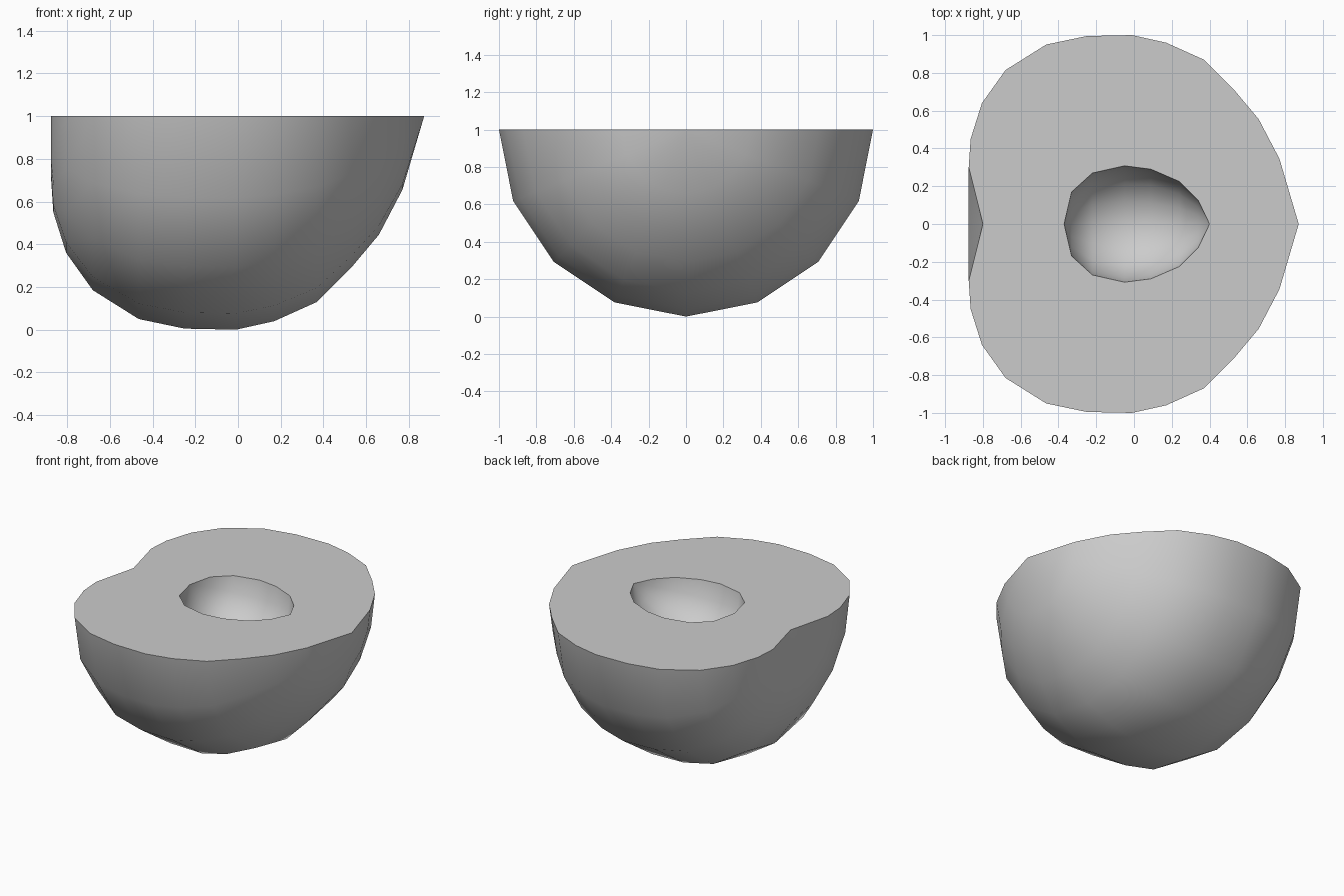
import bpy
import bmesh
from math import sin, cos, pi, radians

cube = bpy.data.objects.get("Cube")
if cube:
    bpy.data.objects.remove(cube, do_unlink=True)

TOP = 1.0

# One neutral material for the whole fruit half
mat = bpy.data.materials.new("plain grey")
mat.use_nodes = True
grey = (0.6, 0.6, 0.6, 1)
mat.diffuse_color = grey
mat.node_tree.nodes["Principled BSDF"].inputs["Base Color"].default_value = grey

# Profiles along x as (x, radius), from stalk end to tip
skin = [(-0.80, 0), (-0.875, 0.30), (-0.865, 0.45), (-0.805, 0.64), (-0.68, 0.815),
        (-0.465, 0.95), (-0.25, 0.995), (-0.01, 1.0), (0.17, 0.96), (0.37, 0.87),
        (0.53, 0.71), (0.66, 0.555), (0.77, 0.345), (0.872, 0)]
pit = [(-0.37, 0), (-0.33, 0.17), (-0.22, 0.27), (-0.05, 0.308), (0.09, 0.29),
       (0.24, 0.225), (0.34, 0.125), (0.40, 0)]


def half_revolve(bm, profile, steps, inward):
    """Sweep a profile half a turn below the cut; return its rim edges."""
    rings = []
    for x, r in profile:
        count = steps + 1 if r else 1
        rings.append([bm.verts.new((x, r * cos(pi * i / steps), TOP - r * sin(pi * i / steps)))
                      for i in range(count)])
    for a, b in zip(rings, rings[1:]):
        for i in range(steps):
            quad = [a[i % len(a)] if len(a) > 1 else a[0],
                    b[i] if len(b) > 1 else b[0],
                    b[i + 1] if len(b) > 1 else b[0],
                    a[i + 1] if len(a) > 1 else a[0]]
            quad = list(dict.fromkeys(quad))
            bm.faces.new(quad[::-1] if inward else quad)
    loop = [ring[0] for ring in rings] + [ring[-1] for ring in rings[-2:0:-1]]
    return [bm.edges.get((v, loop[(i + 1) % len(loop)])) for i, v in enumerate(loop)]


# Skin, pit hollow and the flat cut face between their rims
bm = bmesh.new()
rims = half_revolve(bm, skin, 8, False) + half_revolve(bm, pit, 8, True)
bmesh.ops.triangle_fill(bm, edges=rims, use_beauty=True, normal=(0, 0, 1))
bmesh.ops.recalc_face_normals(bm, faces=bm.faces[:])
mesh = bpy.data.meshes.new("fruit_half")
bm.to_mesh(mesh)
bm.free()
mesh.materials.append(mat)

fruit = bpy.data.objects.new("fruit_half", mesh)
bpy.context.collection.objects.link(fruit)
bpy.ops.object.select_all(action='DESELECT')
fruit.select_set(True)
bpy.context.view_layer.objects.active = fruit
bpy.ops.object.shade_smooth_by_angle(angle=radians(50))
